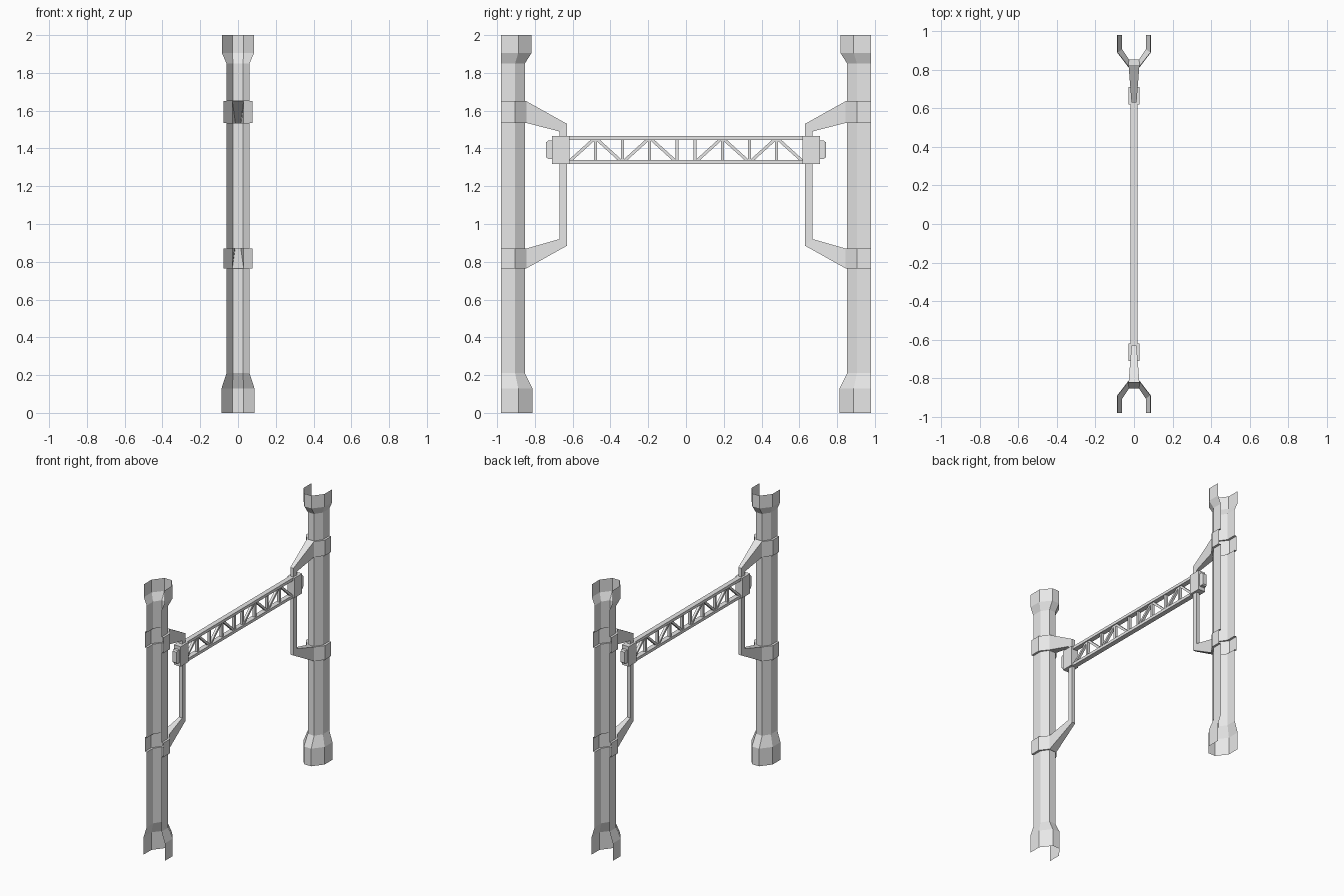
import bpy
import bmesh
import math
from mathutils import Matrix, Vector

if "Cube" in bpy.data.objects:
    bpy.data.objects.remove(bpy.data.objects["Cube"], do_unlink=True)

# One plain grey for the whole gantry
GREY = (0.8, 0.8, 0.8, 1.0)
grey = bpy.data.materials.new("light_grey")
grey.use_nodes = True
grey.diffuse_color = GREY
grey.node_tree.nodes["Principled BSDF"].inputs["Base Color"].default_value = GREY

OUTER = 0.98


def finish(name, bm, turn=0.0):
    bm.transform(Matrix.Rotation(turn, 4, "Z"))
    mesh = bpy.data.meshes.new(name)
    bm.to_mesh(mesh)
    bm.free()
    mesh.materials.append(grey)
    obj = bpy.data.objects.new(name, mesh)
    bpy.context.collection.objects.link(obj)
    return obj


def add_box(bm, center, size, tilt=0.0):
    mat = (Matrix.Translation(center) @ Matrix.Rotation(tilt, 4, "X")
           @ Matrix.Diagonal((*size, 1.0)))
    bmesh.ops.create_cube(bm, size=1.0, matrix=mat)


def add_bar(bm, start, end, width, depth):
    # Straight bar in the y-z plane
    a, b = Vector((0, *start)), Vector((0, *end))
    d = b - a
    add_box(bm, (a + b) / 2, (depth, d.length, width), math.atan2(d.z, d.y))


def column(name, turn):
    # Open channel lofted through sections: half width, wall edge y, web y
    shaft = (0.061, 0.905, 0.853)
    band = (0.077, 0.905, 0.845)
    foot = (0.087, 0.888, 0.813)
    head = (0.085, 0.888, 0.818)
    levels = [(0, foot), (0.13, foot), (0.21, shaft),
              (0.765, shaft), (0.765, band), (0.87, band), (0.87, shaft),
              (1.535, shaft), (1.535, band), (1.65, band), (1.65, shaft),
              (1.85, shaft), (1.905, head), (2.0, head)]
    bm = bmesh.new()
    rings = []
    for z, (w, wall, web) in levels:
        half = 0.03 if w > 0.07 else 0.026
        outline = [(-w, OUTER), (-w, wall), (-half, web),
                   (half, web), (w, wall), (w, OUTER)]
        rings.append([bm.verts.new((x, y, z)) for x, y in outline])
    for i, (low, high) in enumerate(zip(rings, rings[1:])):
        is_band = levels[i][1] is band and levels[i + 1][1] is band
        for j in range(5):
            if is_band and j == 2:
                continue  # the hollow arm opens here
            bm.faces.new((low[j], low[j + 1], high[j + 1], high[j]))
    finish(name, bm, turn)


def bracket(name, turn):
    # Hollow mitred arm: half width, then inner side and column side as (y, z)
    path = [(0.03, (0.845, 0.765), (0.845, 0.87)),
            (0.013, (0.63, 0.885), (0.67, 0.92)),
            (0.013, (0.63, 1.53), (0.67, 1.49)),
            (0.03, (0.845, 1.65), (0.845, 1.535))]
    bm = bmesh.new()
    rings = []
    for w, p, q in path:
        rings.append([bm.verts.new(c) for c in
                      ((-w, *p), (w, *p), (w, *q), (-w, *q))])
    for a, b in zip(rings, rings[1:]):
        for j in range(4):
            k = (j + 1) % 4
            bm.faces.new((a[j], a[k], b[k], b[j]))
    finish(name, bm, turn)


def end_block(name, turn):
    # Clamp block with a smaller chamfered cap on the column side
    bm = bmesh.new()
    add_box(bm, (0, 0.664, 1.392), (0.057, 0.092, 0.147))
    cap = [(0.7, 0.048), (0.73, 0.048), (0.74, 0.04)]
    rings = []
    for y, h in cap:
        w = h * 0.4
        rings.append([bm.verts.new((x, y, 1.393 + z)) for x, z in
                      ((-w, -h), (w, -h), (w, h), (-w, h))])
    for a, b in zip(rings, rings[1:]):
        for j in range(4):
            k = (j + 1) % 4
            bm.faces.new((a[j], a[k], b[k], b[j]))
    bm.faces.new(rings[-1])
    bm.faces.new(rings[0][::-1])
    bmesh.ops.recalc_face_normals(bm, faces=bm.faces[:])
    finish(name, bm, turn)


for side, turn in (("back", 0.0), ("front", math.pi)):
    column(side + "_column", turn)
    bracket(side + "_bracket", turn)
    end_block(side + "_end_block", turn)

# Top and bottom rails of the lattice beam
for name, z in (("bottom_rail", 1.327), ("top_rail", 1.455)):
    bm = bmesh.new()
    add_box(bm, (0, 0, z), (0.036, 1.25, 0.021))
    finish(name, bm)

# Uprights and zigzag braces between the rails
LOW, HIGH = 1.333, 1.449
START, BAY = 0.048, 0.144
uprights, braces = bmesh.new(), bmesh.new()
for s in (-1, 1):
    for k in range(4):
        y0 = START + BAY * k
        y1 = y0 + BAY
        add_bar(uprights, (s * y0, LOW), (s * y0, HIGH), 0.016, 0.02)
        z0, z1 = (LOW, HIGH) if k % 2 == 0 else (HIGH, LOW)
        add_bar(braces, (s * (y0 + 0.008), z0), (s * (y1 - 0.008), z1), 0.016, 0.018)
finish("beam_uprights", uprights)
finish("beam_braces", braces)
